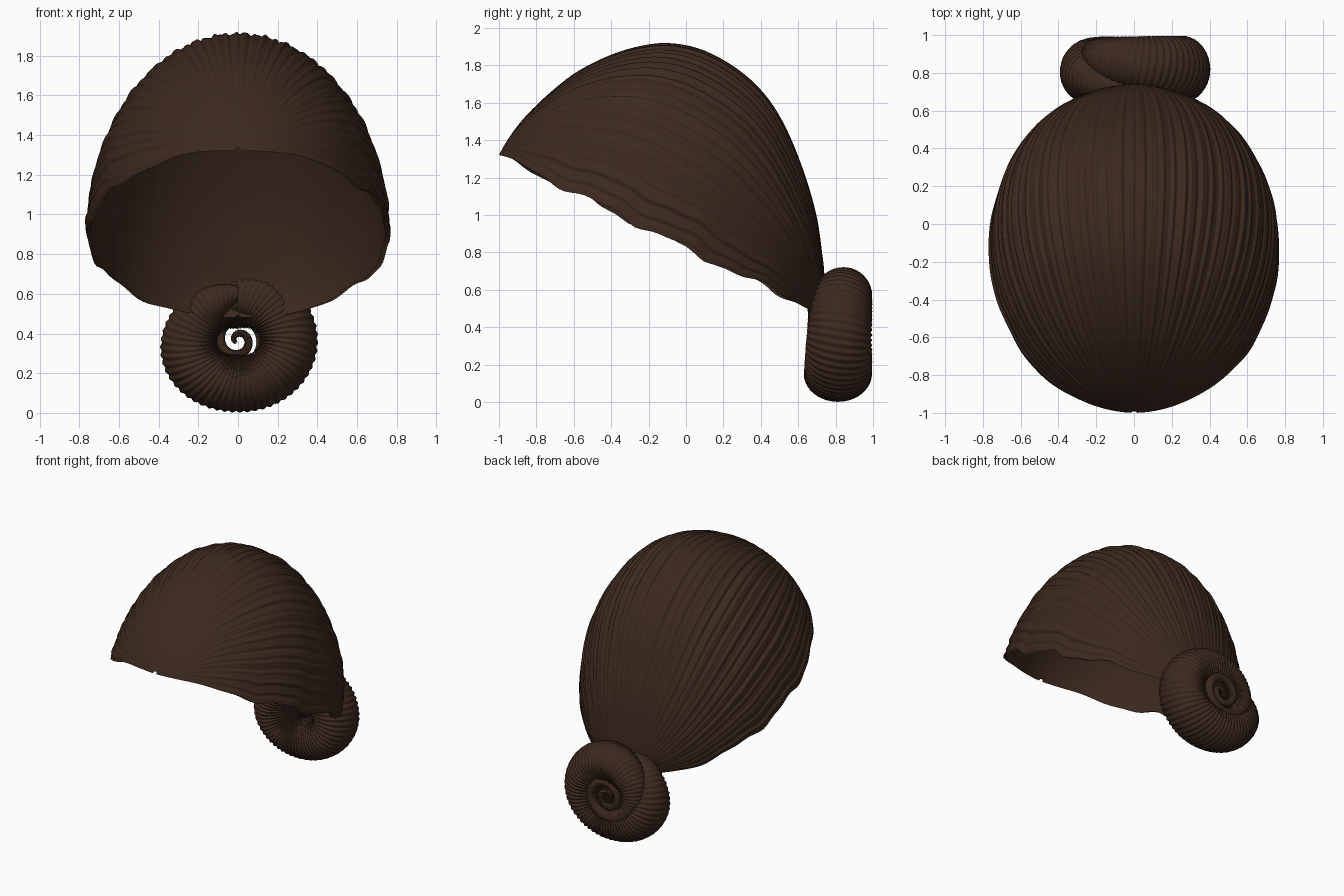
import bpy
from math import sin, cos, pi, sqrt
from mathutils import Vector

if "Cube" in bpy.data.objects:
    bpy.data.objects.remove(bpy.data.objects["Cube"])

mat = bpy.data.materials.new("dark_brown_hair")
mat.diffuse_color = (0.045, 0.022, 0.013, 1)
mat.use_nodes = True
mat.node_tree.nodes["Principled BSDF"].inputs["Base Color"].default_value = mat.diffuse_color


def lerp(keys, t, col=1):
    """Smooth interpolation through rows whose first value is the parameter."""
    if t <= keys[0][0]:
        return keys[0][col]
    for i in range(len(keys) - 1):
        a, b = keys[i], keys[i + 1]
        if t <= b[0]:
            p = keys[max(i - 1, 0)]
            n = keys[min(i + 2, len(keys) - 1)]
            w = b[0] - a[0]
            u = (t - a[0]) / w
            ma = (b[col] - p[col]) / (b[0] - p[0]) * w
            mb = (n[col] - a[col]) / (n[0] - a[0]) * w
            return ((2*u**3 - 3*u*u + 1) * a[col] + (u**3 - 2*u*u + u) * ma
                    + (3*u*u - 2*u**3) * b[col] + (u**3 - u*u) * mb)
    return keys[-1][col]


def grid_object(name, rows, closed):
    """Skin a list of equal-length point rows."""
    n = len(rows[0])
    faces = []
    for i in range(len(rows) - 1):
        for j in range(n if closed else n - 1):
            k = (j + 1) % n
            faces.append((i*n + j, i*n + k, (i+1)*n + k, (i+1)*n + j))
    if closed:
        faces += [tuple(reversed(range(n))),
                  tuple(range((len(rows)-1)*n, len(rows)*n))]
    mesh = bpy.data.meshes.new(name)
    mesh.from_pydata([p for r in rows for p in r], [], faces)
    mesh.materials.append(mat)
    obj = bpy.data.objects.new(name, mesh)
    bpy.context.collection.objects.link(obj)
    for p in mesh.polygons:
        p.use_smooth = True
    return obj


# Hair cap: half egg lying along the sloping hairline, combed front to back
FRONT, BACK = Vector((0, -1.0, 1.32)), Vector((0, 0.70, 0.48))
AXIS = (BACK - FRONT).normalized()
UP = Vector((0, -AXIS.z, AXIS.y))
HALF = (BACK - FRONT).length / 2
HEIGHT = [(0, .90), (.064, .93), (.168, 1.01), (.458, 1.05), (.64, 1.04),
          (.855, 1.005), (1.105, .957), (1.257, .91), (1.44, .83),
          (1.675, .71), (1.795, .62), (1.9, .6)]


def cap_point(a, th, inner):
    s = HALF * (1 - cos(a))
    ring = sin(a)
    strand = 0.006*sin(84*th) + 0.004*sin(37*th + 1) + 0.003*sin(151*th + 2)
    k = 0.975 if inner else 1 + strand
    w = 0.763 * ring * k
    h = 0.98 * ring * lerp(HEIGHT, s) * k
    # wavy hairline that fades out up the sides
    edge = (1 - sin(th)) ** 3
    wave = edge * ring * (0.018*sin(s*13 + (0 if cos(th) > 0 else 1.3)) + 0.008*sin(s*29))
    wave += 0.02 * max(0, 1 - s / 0.25) * ring
    return FRONT + AXIS * s + UP * (h * sin(th) + wave) + Vector((w * cos(th), 0, 0))


NA, NT = 70, 420
for name, inner, nt in (("hair_cap", False, NT), ("hair_cap_lining", True, 80)):
    rows = [[cap_point(0.02 + (pi - 0.04) * i / NA, pi * j / nt, inner)
             for j in range(nt + 1)] for i in range(NA + 1)]
    grid_object(name, rows, False)

# Bun: a tapering twisted lock that coils once, then curls into the middle
# turn, coil radius, lock radius, y, depth stretch
COIL = [(0.0, .235, .04, .71, 1), (.08, .225, .085, .73, 1), (.18, .235, .125, .78, 1),
        (.3, .25, .145, .81, 1.15), (.5, .215, .145, .812, 1.22),
        (.75, .255, .145, .82, 1.18), (1.0, .205, .145, .845, 1),
        (1.25, .19, .085, .895, 1), (1.5, .145, .042, .94, 1),
        (1.75, .125, .033, .955, 1), (2.0, .11, .028, .955, 1),
        (2.5, .07, .023, .95, 1), (3.0, .035, .018, .94, 1), (3.4, .012, .01, .935, 1)]
CENTRE_Z, STEPS, SIDES = 0.365, 1150, 40
rows = []
for i in range(STEPS + 1):
    t = 3.4 * i / STEPS
    R, r, y, stretch = (lerp(COIL, t, c) for c in range(1, 5))
    ang = pi / 2 + 2 * pi * t
    out = Vector((cos(ang), 0, sin(ang)))
    mid = out * R + Vector((0, y, CENTRE_Z))
    ring = []
    for j in range(SIDES):
        q = 2 * pi * j / SIDES
        k = r * (1 + 0.03 * sin(4 * q + 2 * pi * 58 * t))
        ring.append(mid + out * (k * cos(q)) + Vector((0, k * stretch * sin(q), 0)))
    rows.append(ring)
grid_object("hair_bun", rows, True)
